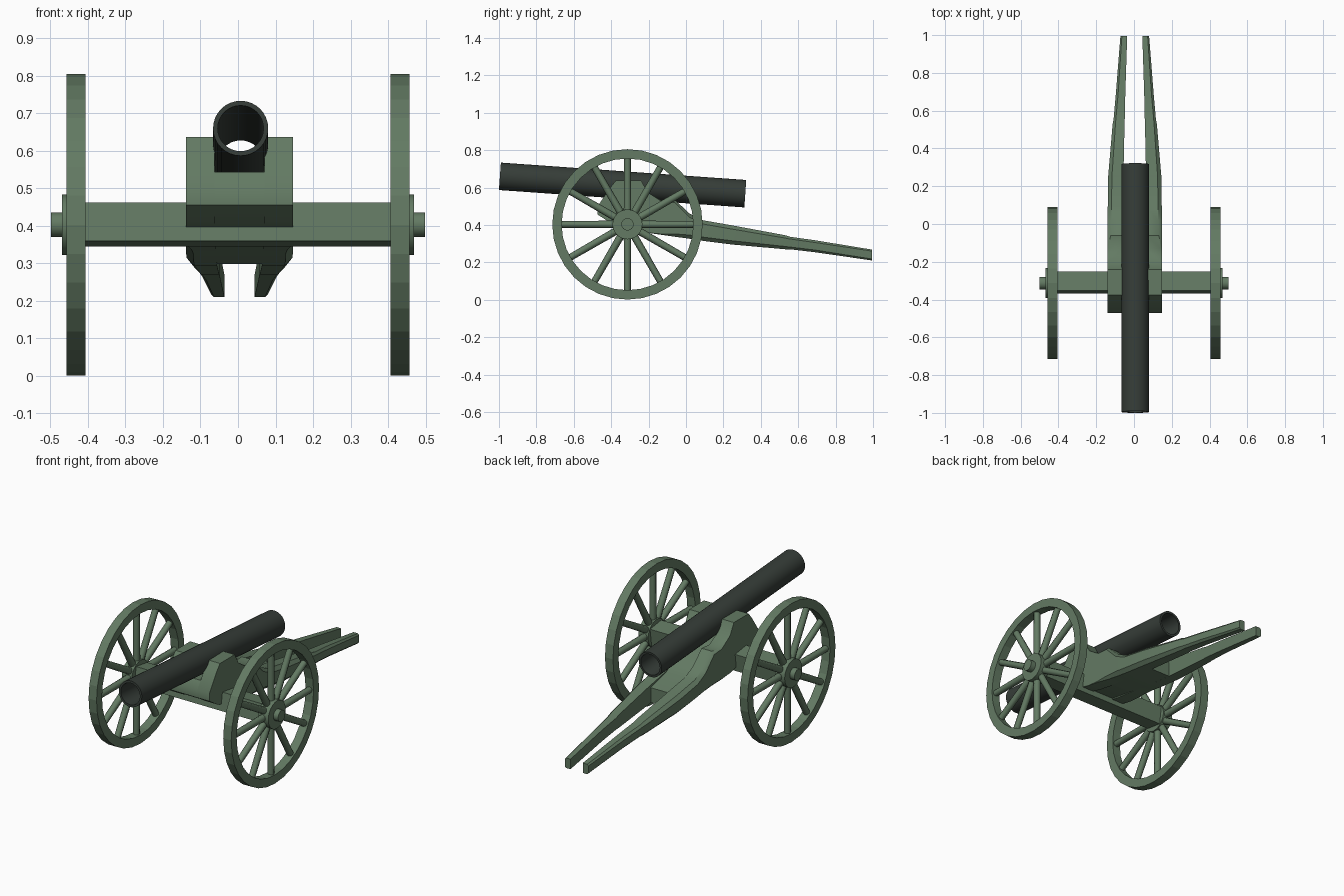
import bpy, bmesh, math
from mathutils import Vector, Matrix

if "Cube" in bpy.data.objects:
    bpy.data.objects.remove(bpy.data.objects["Cube"])


def material(name, rgb):
    m = bpy.data.materials.new(name)
    m.diffuse_color = (*rgb, 1)
    m.use_nodes = True
    m.node_tree.nodes["Principled BSDF"].inputs["Base Color"].default_value = m.diffuse_color
    return m


GREEN = material("army green", (0.125, 0.195, 0.125))
DARK = material("dark gunmetal", (0.036, 0.046, 0.039))
WY, WZ, WR = -0.313, 0.403, 0.402      # wheel centre and radius


def finish(name, bm, mat, angle=None):
    bmesh.ops.recalc_face_normals(bm, faces=bm.faces)
    me = bpy.data.meshes.new(name)
    bm.to_mesh(me)
    bm.free()
    me.materials.append(mat)
    ob = bpy.data.objects.new(name, me)
    bpy.context.collection.objects.link(ob)
    if angle:
        bpy.ops.object.select_all(action='DESELECT')
        ob.select_set(True)
        bpy.context.view_layer.objects.active = ob
        bpy.ops.object.shade_smooth_by_angle(angle=math.radians(angle))
    return ob


def rod(bm, a, b, r1, r2, n):
    a, b = Vector(a), Vector(b)
    d = b - a
    mtx = Matrix.Translation((a + b) / 2) @ d.to_track_quat('Z', 'Y').to_matrix().to_4x4()
    bmesh.ops.create_cone(bm, cap_ends=True, segments=n, radius1=r1, radius2=r2,
                          depth=d.length, matrix=mtx)


def tube(bm, a, b, ro, ri, n):
    # open pipe with wall thickness from a to b
    a, b = Vector(a), Vector(b)
    q = (b - a).to_track_quat('Z', 'Y')
    loops = []
    for p, r in ((a, ro), (b, ro), (b, ri), (a, ri)):
        loops.append([bm.verts.new(p + q @ Vector((r * math.cos(t), r * math.sin(t), 0)))
                      for t in (2 * math.pi * i / n for i in range(n))])
    for k in range(4):
        l, m = loops[k], loops[(k + 1) % 4]
        for i in range(n):
            j = (i + 1) % n
            bm.faces.new((l[i], l[j], m[j], m[i]))


def loft(bm, sections):
    rings = [[bm.verts.new(p) for p in s] for s in sections]
    n = len(rings[0])
    for l, m in zip(rings, rings[1:]):
        for i in range(n):
            j = (i + 1) % n
            bm.faces.new((l[i], l[j], m[j], m[i]))
    bm.faces.new(rings[0])
    bm.faces.new(rings[-1])


# barrel: open tube, tilted muzzle up
bm = bmesh.new()
tube(bm, (0.007, -0.995, 0.66), (0.007, 0.317, 0.567), 0.0735, 0.061, 32)
finish("barrel", bm, DARK, 30)

# axle beam, tilted with the trail
bm = bmesh.new()
bmesh.ops.create_cube(bm, size=1, matrix=Matrix.Translation((0, -0.309, 0.404))
                      @ Matrix.Rotation(math.radians(-8), 4, 'X')
                      @ Matrix.Diagonal((0.83, 0.103, 0.104, 1)))
finish("axle_beam", bm, GREEN)

# wheels: rim, twelve spokes, hub and axle stub
for side, s in (("left", -1), ("right", 1)):
    bm = bmesh.new()
    tube(bm, (s * 0.406, WY, WZ), (s * 0.457, WY, WZ), WR, 0.352, 32)
    finish(side + "_wheel_rim", bm, GREEN)
    bm = bmesh.new()
    for k in range(12):
        t = k * math.pi / 6
        c, z = math.cos(t), math.sin(t)
        rod(bm, (s * 0.431, WY + 0.06 * c, WZ + 0.06 * z),
            (s * 0.431, WY + 0.36 * c, WZ + 0.36 * z), 0.02, 0.018, 8)
    finish(side + "_wheel_spokes", bm, GREEN, 50)
    bm = bmesh.new()
    rod(bm, (s * 0.406, WY, WZ), (s * 0.469, WY, WZ), 0.08, 0.08, 24)
    finish(side + "_wheel_hub", bm, GREEN, 30)
    bm = bmesh.new()
    rod(bm, (s * 0.40, WY, WZ), (s * 0.499, WY, WZ), 0.033, 0.033, 16)
    finish(side + "_axle_stub", bm, GREEN, 30)

# carriage cheeks running back into the trail legs: y, bottom, top, inner x, outer x, chamfer
CHEEK = [
    (-0.472, 0.455, 0.500, 0.066, 0.143, 0.0),
    (-0.405, 0.412, 0.600, 0.066, 0.143, 0.0),
    (-0.375, 0.400, 0.637, 0.068, 0.143, 0.0),
    (-0.240, 0.366, 0.637, 0.068, 0.143, 0.0),
    (-0.205, 0.358, 0.575, 0.066, 0.143, 0.0),
    (-0.130, 0.347, 0.530, 0.062, 0.143, 0.005),
    (-0.060, 0.337, 0.535, 0.062, 0.143, 0.015),
    (0.020, 0.326, 0.460, 0.062, 0.143, 0.02),
    (0.090, 0.315, 0.425, 0.062, 0.143, 0.02),
    (0.250, 0.295, 0.397, 0.060, 0.141, 0.02),
    (0.530, 0.270, 0.345, 0.054, 0.117, 0.015),
    (0.555, 0.270, 0.337, 0.053, 0.112, 0.012),
    (0.690, 0.254, 0.318, 0.050, 0.100, 0.012),
    (0.995, 0.210, 0.268, 0.040, 0.076, 0.008),
]
for side, s in (("left", -1), ("right", 1)):
    bm = bmesh.new()
    loft(bm, [[(0.004 + s * x, y, z) for x, z in
               ((xi, zb), (xo - c, zb), (xo, zb + c), (xo, zt - c), (xo - c, zt), (xi, zt))]
              for y, zb, zt, xi, xo, c in CHEEK])
    bmesh.ops.remove_doubles(bm, verts=bm.verts, dist=0.0005)
    finish(side + "_cheek_and_trail", bm, GREEN, 40)

# centre block joining the cheeks under the barrel
CENTRE = [(-0.472, 0.455, 0.50), (-0.44, 0.435, 0.543), (-0.375, 0.40, 0.54),
          (-0.06, 0.337, 0.515), (0.02, 0.326, 0.45), (0.09, 0.315, 0.42), (0.23, 0.298, 0.385)]
bm = bmesh.new()
loft(bm, [[(-0.066, y, a), (0.074, y, a), (0.074, y, b), (-0.066, y, b)] for y, a, b in CENTRE])
finish("carriage_centre", bm, GREEN, 40)
